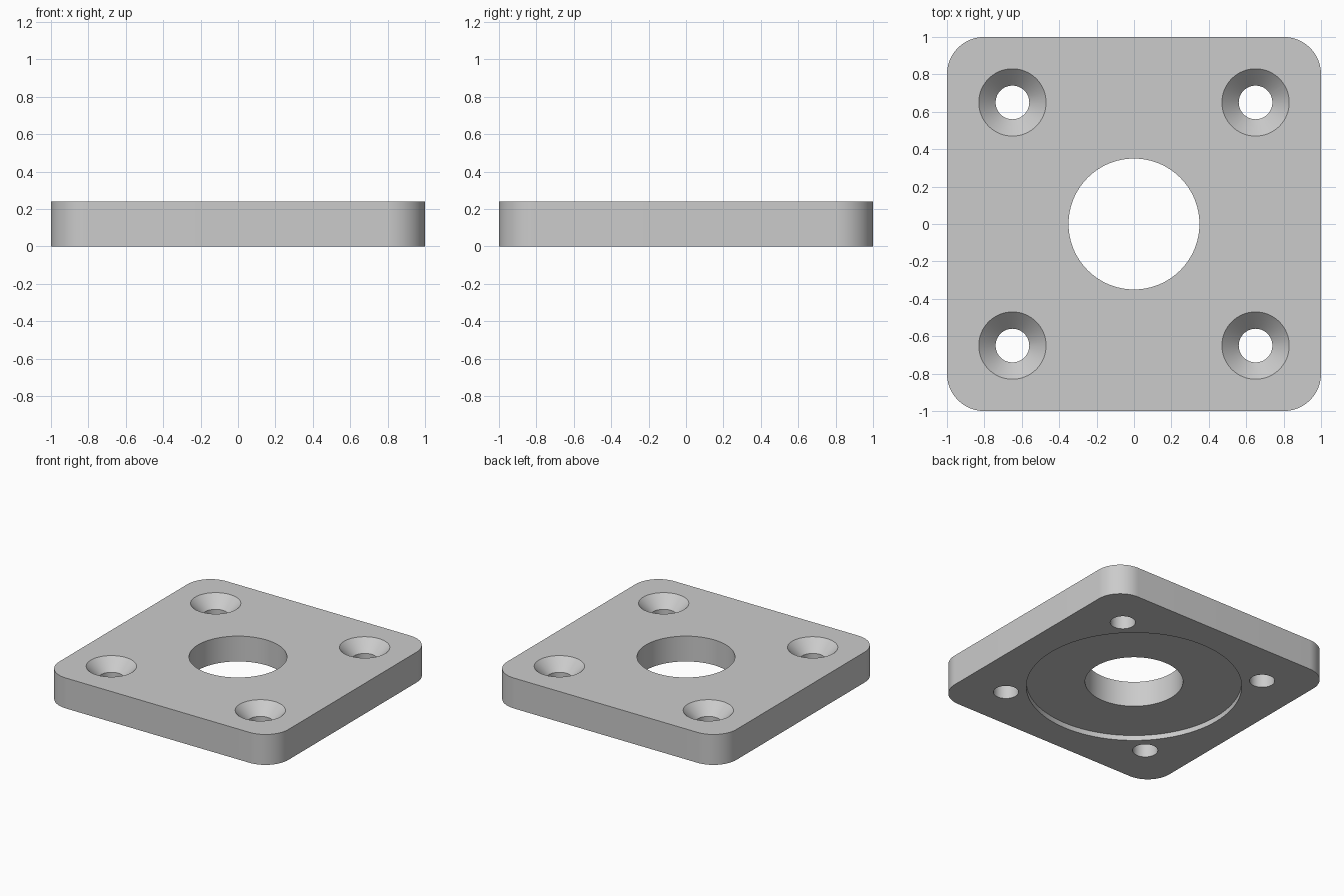
import bpy
import bmesh
from math import cos, sin, pi, radians

HEIGHT = 0.24
CORNER = 0.2
BOLT = 0.65

default = bpy.data.objects.get("Cube")
if default:
    bpy.data.objects.remove(default, do_unlink=True)

# Plain grey metal
metal = bpy.data.materials.new("grey_metal")
metal.use_nodes = True
grey = (0.6, 0.6, 0.6, 1.0)
metal.diffuse_color = grey
metal.node_tree.nodes["Principled BSDF"].inputs["Base Color"].default_value = grey


def make_object(name, bm):
    bmesh.ops.recalc_face_normals(bm, faces=bm.faces)
    mesh = bpy.data.meshes.new(name)
    bm.to_mesh(mesh)
    bm.free()
    mesh.materials.append(metal)
    obj = bpy.data.objects.new(name, mesh)
    bpy.context.collection.objects.link(obj)
    return obj


def turned_cutter(name, profile, x, y, sides):
    """Closed solid of revolution from (radius, height) points."""
    bm = bmesh.new()
    rings = []
    for r, z in profile:
        rings.append([bm.verts.new((r * cos(2 * pi * i / sides),
                                    r * sin(2 * pi * i / sides), z))
                      for i in range(sides)])
    for low, high in zip(rings, rings[1:]):
        for i in range(sides):
            j = (i + 1) % sides
            bm.faces.new((low[i], low[j], high[j], high[i]))
    bm.faces.new(rings[0])
    bm.faces.new(rings[-1])
    obj = make_object(name, bm)
    obj.location = (x, y, 0)
    obj.hide_render = True
    return obj


# Square plate with rounded corners
bm = bmesh.new()
steps = 20
outline = []
inset = 1 - CORNER
for k, (sx, sy) in enumerate([(1, 1), (-1, 1), (-1, -1), (1, -1)]):
    for i in range(steps + 1):
        a = pi / 2 * (k + i / steps)
        outline.append(bm.verts.new((sx * inset + CORNER * cos(a),
                                     sy * inset + CORNER * sin(a), 0)))
base = bm.faces.new(outline)
top = bmesh.ops.extrude_face_region(bm, geom=[base])["geom"]
bmesh.ops.translate(bm, vec=(0, 0, HEIGHT),
                    verts=[v for v in top if isinstance(v, bmesh.types.BMVert)])
plate = make_object("mounting_plate", bm)

# Central bore with a shallow round recess underneath
cutters = [turned_cutter("bore_cutter",
                         [(0.77, -0.1), (0.77, 0.04), (0.35, 0.04), (0.35, 0.4)],
                         0, 0, 96)]

# Four countersunk screw holes
screw_profile = [(0.09, -0.1), (0.09, 0.15), (0.18, HEIGHT), (0.18, 0.4)]
for sx in (-1, 1):
    for sy in (-1, 1):
        cutters.append(turned_cutter("screw_hole_cutter", screw_profile,
                                     sx * BOLT, sy * BOLT, 64))

for cutter in cutters:
    cut = plate.modifiers.new(cutter.name, 'BOOLEAN')
    cut.operation = 'DIFFERENCE'
    cut.solver = 'EXACT'
    cut.object = cutter

# Apply the cuts and discard the cutters
bpy.ops.object.select_all(action='DESELECT')
plate.select_set(True)
bpy.context.view_layer.objects.active = plate
for name in [m.name for m in plate.modifiers]:
    bpy.ops.object.modifier_apply(modifier=name)
for cutter in cutters:
    bpy.data.objects.remove(cutter, do_unlink=True)

# Smooth round walls, crisp rims
bpy.ops.object.shade_smooth_by_angle(angle=radians(30))
